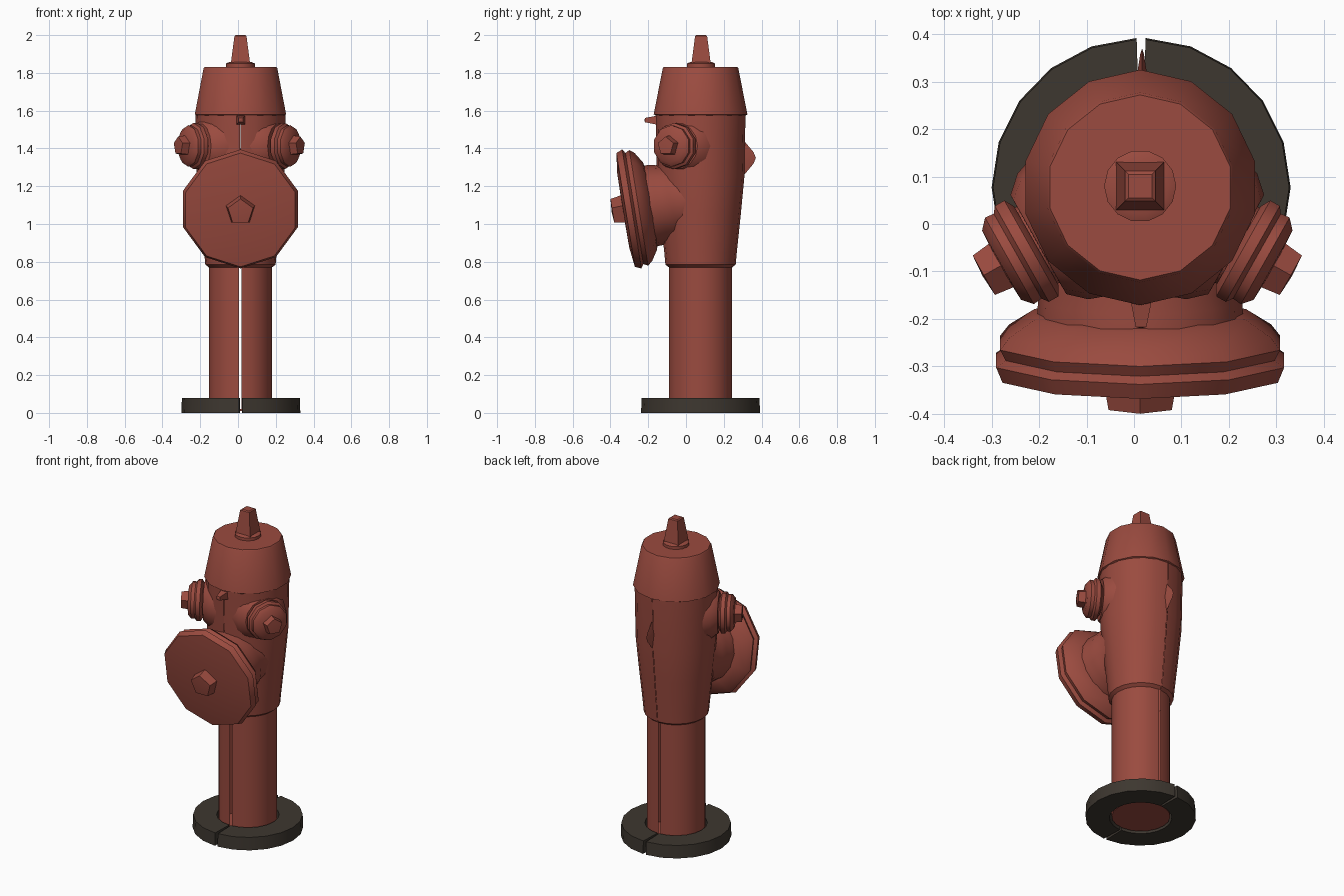
import bpy, bmesh, math
from mathutils import Vector, Matrix

if "Cube" in bpy.data.objects:
    bpy.data.objects.remove(bpy.data.objects["Cube"])

CX, CY = 0.013, 0.077          # axis of the barrel


def material(name, rgb):
    m = bpy.data.materials.new(name)
    m.diffuse_color = (*rgb, 1)
    m.use_nodes = True
    m.node_tree.nodes["Principled BSDF"].inputs["Base Color"].default_value = m.diffuse_color
    return m


RED = material("faded red paint", (0.325, 0.07, 0.05))
DARK = material("dark iron", (0.047, 0.038, 0.029))


def lathe(name, profile, segs, origin, axis=(0, 0, 1), mat=RED,
          start=0.0, sweep=2 * math.pi, squash=1.0, closed=False, smooth=35):
    """Turn a (radius, height) profile about an axis; sweep < 360 leaves a seam."""
    bm = bmesh.new()
    d = Vector(axis).normalized()
    rot = Matrix() if d.z > 0.99 else d.to_track_quat('Z', 'Y').to_matrix().to_4x4()
    m = Matrix.Translation(origin) @ rot
    rings = []
    for r, h in profile:
        ring = []
        for j in range(segs + 1):
            a = start + sweep * j / segs
            ring.append(bm.verts.new(m @ Vector((r * math.cos(a) * squash, r * math.sin(a), h))))
        rings.append(ring)
    pairs = list(zip(rings, rings[1:]))
    if closed:
        pairs.append((rings[-1], rings[0]))
    for lo, hi in pairs:
        for j in range(segs):
            bm.faces.new((lo[j], lo[j + 1], hi[j + 1], hi[j]))
    if closed and sweep < 6.2:          # seal the cut ends of a split ring
        bm.faces.new([r[0] for r in rings])
        bm.faces.new([r[-1] for r in reversed(rings)])
    bmesh.ops.remove_doubles(bm, verts=bm.verts, dist=1e-5)
    for f in bm.faces:
        f.smooth = True
    for e in bm.edges:
        e.smooth = len(e.link_faces) == 2 and e.calc_face_angle(0) < math.radians(smooth)
    me = bpy.data.meshes.new(name)
    bm.to_mesh(me)
    bm.free()
    me.materials.append(mat)
    ob = bpy.data.objects.new(name, me)
    bpy.context.collection.objects.link(ob)
    return ob


# Split halves: lower barrel, upper barrel and ground ring, with seams front and back
lower = [(0.167, 0.01), (0.167, 0.78)]
upper = [(0.167, 0.77), (0.186, 0.785), (0.192, 0.85), (0.213, 1.05), (0.232, 1.25), (0.238, 1.58)]
ring = [(0.178, 0.0), (0.315, 0.0), (0.312, 0.08), (0.178, 0.08)]
for side, a0 in (("right", -math.pi / 2), ("left", math.pi / 2)):
    lathe("lower_barrel_" + side, lower, 10, (CX, CY, 0), start=a0 + 0.04, sweep=math.pi - 0.08)
    lathe("upper_barrel_" + side, upper, 10, (CX, CY, 0), start=a0 + 0.006, sweep=math.pi - 0.012)
    lathe("base_ring_" + side, ring, 10, (CX + 0.002, CY, 0), mat=DARK, closed=True,
          start=a0 + 0.03, sweep=math.pi - 0.06)
lathe("barrel_floor", [(0, 0.01), (0.167, 0.01), (0.167, 0.02), (0, 0.02)], 20, (CX, CY, 0))

# Bonnet on top, with flange and tapered square nut
lathe("bonnet", [(0.238, 1.575), (0.248, 1.58), (0.2, 1.825), (0.195, 1.832), (0, 1.832)],
      14, (CX, CY, 0), start=math.pi / 2)
lathe("top_flange", [(0.076, 1.832), (0.076, 1.85), (0.06, 1.857), (0, 1.857)], 14,
      (CX, CY + 0.003, 0))
lathe("top_nut", [(0.072, 1.85), (0.045, 1.995), (0.035, 2.0), (0, 2.0)], 4,
      (CX, CY + 0.003, 0), start=math.pi / 4, smooth=20)

# Large front outlet, tipped slightly downward
axis = (0, -0.987, -0.16)
front = (CX, -0.285, 1.08)
lathe("front_neck", [(0.205, -0.31), (0.2, -0.22), (0.208, -0.2), (0.208, -0.16),
                     (0.215, -0.13), (0.218, -0.07)], 16, front, axis)
lathe("front_cap", [(0.0, -0.105), (0.2, -0.105), (0.235, -0.095), (0.29, -0.06), (0.31, -0.035),
                    (0.298, -0.012), (0.319, 0.002), (0.305, 0.035), (0.2, 0.048), (0, 0.05)],
      10, front, axis, start=math.pi / 2, smooth=50)
lathe("front_nut", [(0.082, 0.04), (0.07, 0.105), (0, 0.11)], 5, front, axis,
      start=math.pi / 2, smooth=20)

# Two small side outlets, mirrored
for side, s in (("right", 1), ("left", -1)):
    axis = (s * 0.87, -0.49, 0)
    at = (0.002 if s > 0 else 0.012, CY, 1.413)
    lathe("side_flange_" + side, [(0.168, 0.165), (0.152, 0.21), (0.12, 0.245), (0, 0.247)],
          14, at, axis)
    lathe("side_neck_" + side, [(0.092, 0.2), (0.092, 0.28)], 12, at, axis)
    lathe("side_cap_" + side, [(0, 0.25), (0.1, 0.25), (0.122, 0.262), (0.122, 0.285),
                               (0.108, 0.295), (0.11, 0.315), (0.088, 0.334), (0, 0.338)],
          10, at, axis, start=math.pi / 2, smooth=45)
    lathe("side_nut_" + side, [(0.056, 0.33), (0.05, 0.377), (0, 0.38)], 5, at, axis,
          start=math.pi / 2, smooth=20)

# Small lugs on the front and back seams
lathe("front_lug", [(0.034, 0), (0.016, 0.065), (0, 0.068)], 4, (CX + 0.002, -0.152, 1.55),
      (0, -1, 0), start=math.pi / 4, smooth=20)
lathe("back_lug", [(0.09, 0), (0.03, 0.05), (0, 0.062)], 4, (CX + 0.004, 0.308, 1.35),
      (0, 1, 0), squash=0.13, smooth=20)
